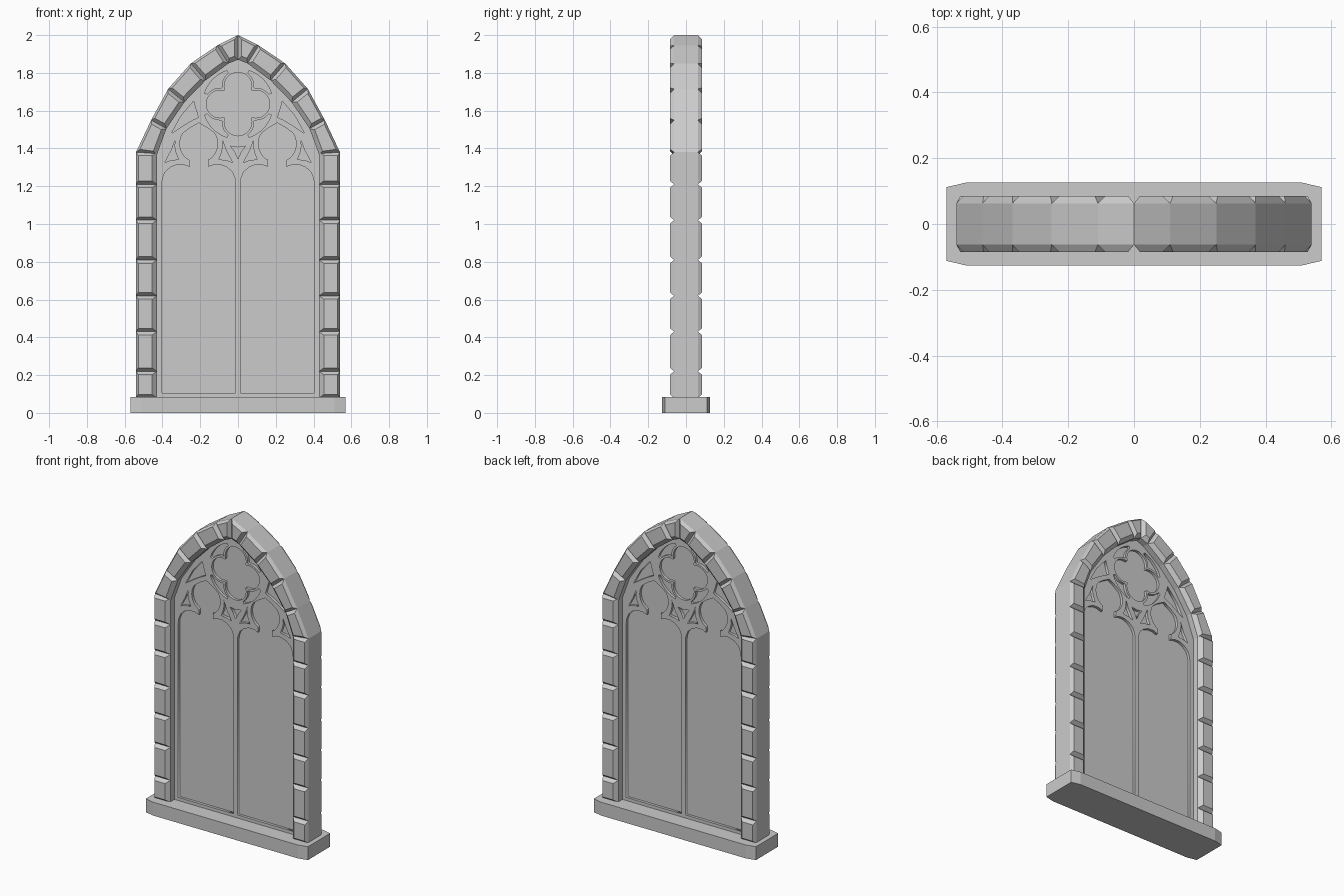
import bpy, bmesh, math
from mathutils import Vector, Matrix

if "Cube" in bpy.data.objects:
    bpy.data.objects.remove(bpy.data.objects["Cube"])

C = Vector((-0.448, 1.047))          # centre of the right-hand arch curve


def new_object(name, bm):
    bmesh.ops.recalc_face_normals(bm, faces=bm.faces)
    me = bpy.data.meshes.new(name)
    bm.to_mesh(me)
    bm.free()
    ob = bpy.data.objects.new(name, me)
    bpy.context.collection.objects.link(ob)
    return ob


def loft(bm, rings):
    vs = [[bm.verts.new(p) for p in r] for r in rings]
    n = len(vs[0])
    for a, b in zip(vs, vs[1:]):
        for i in range(n):
            bm.faces.new((a[i], a[(i + 1) % n], b[(i + 1) % n], b[i]))
    bm.faces.new(vs[0])
    bm.faces.new(vs[-1][::-1])


def inset(quad, dist):
    """Move each side of a quad inwards by its own distance."""
    mid = sum(quad, Vector((0, 0))) / 4
    lines = []
    for i in range(4):
        a, d = quad[i], (quad[(i + 1) % 4] - quad[i]).normalized()
        n = Vector((-d.y, d.x))
        if n.dot(mid - a) < 0:
            n = -n
        lines.append((a + n * dist[i], d))
    out = []
    for i in range(4):
        (p, d), (q, e) = lines[i - 1], lines[i]
        t = (q - p).cross(e) / d.cross(e)
        out.append(p + d * t)
    return out


def stones(name, outer, inner):
    """Chain of chamfered stones, on both sides."""
    bm = bmesh.new()
    for s in (1, -1):
        for i in range(len(outer) - 1):
            q = [Vector((s * p[0], p[1])) for p in
                 (outer[i], outer[i + 1], inner[i + 1], inner[i])]
            k = inset(q, (0.012, 0.018, 0.024, 0.018))
            loft(bm, [[(p.x, y, p.y) for p in r] for r, y in
                      ((k, -0.085), (q, -0.063), (q, 0.063), (k, 0.085))])
    return new_object(name, bm)


def arc(cx, cz, r, a0, a1, n=10):
    return [(cx + r * math.cos(math.radians(a0 + (a1 - a0) * i / n)),
             cz + r * math.sin(math.radians(a0 + (a1 - a0) * i / n))) for i in range(n + 1)]


def mirror(pts):
    return [(-x, z) for x, z in pts]


def move(pts, dx):
    return [(x + dx, z) for x, z in pts]


def plate(name, loops, half):
    """Filled outline with holes, extruded both ways along y."""
    cu = bpy.data.curves.new(name, 'CURVE')
    cu.dimensions, cu.fill_mode, cu.extrude = '2D', 'BOTH', half
    for loop in loops:
        sp = cu.splines.new('POLY')
        sp.points.add(len(loop) - 1)
        for p, (x, z) in zip(sp.points, loop):
            p.co = (x, z, 0, 1)
        sp.use_cyclic_u = True
    tmp = bpy.data.objects.new(name + "_curve", cu)
    bpy.context.collection.objects.link(tmp)
    me = bpy.data.meshes.new_from_object(tmp.evaluated_get(bpy.context.evaluated_depsgraph_get()))
    bpy.data.objects.remove(tmp)
    me.transform(Matrix.Rotation(math.pi / 2, 4, 'X'))
    ob = bpy.data.objects.new(name, me)
    bpy.context.collection.objects.link(ob)
    return ob


# sill with clipped corners
bm = bmesh.new()
plan = [(0.57, 0.112), (0.51, 0.126), (-0.51, 0.126), (-0.57, 0.112),
        (-0.57, -0.112), (-0.51, -0.126), (0.51, -0.126), (0.57, -0.112)]
loft(bm, [[(x, y, z) for x, y in plan] for z in (0, 0.085)])
new_object("sill", bm)

# jamb stones
zs = (0.08, 0.22, 0.43, 0.62, 0.81, 1.02, 1.21, 1.38)
stones("jambs", [(0.54, z) for z in zs], [(0.43, z) for z in zs])

# arch stones
outer = [(0.54, 1.38), (0.46, 1.55), (0.37, 1.715), (0.25, 1.85), (0.11, 1.945), (0, 2)]
inner = [C + (Vector(p) - C).normalized() * 0.945 for p in outer]
inner[0], inner[-1] = (0.43, 1.365), (0, 1.87)
stones("arch", outer, inner)

# panel outline
R = 0.95
side = [(0.445, 0.07)] + arc(C.x, C.y, R, 20, math.degrees(math.acos(-C.x / R)), 12)
outline = side + mirror(side[:-1])[::-1]

# light openings with cusped heads
half_light = [(0.195, 0.105), (0.195, 1.21), (0.192, 1.24), (0.178, 1.275), (0.15, 1.3),
              (0.115, 1.314), (0.08, 1.314), (0.05, 1.303), (0.05, 1.34)]
half_light += arc(0, 1.425, 0.1, -56, 35, 10) + [(0.045, 1.51), (0, 1.535)]
light = half_light + mirror(half_light[:-1])[::-1]

# small curved triangles beside each head
tri = [(0.125, 1.445), (0.145, 1.39), (0.18, 1.325), (0.15, 1.337), (0.107, 1.342),
       (0.122, 1.38), (0.128, 1.41)]
holes = []
for s in (0.208, -0.208):
    holes += [move(light, s), move(tri, s), move(mirror(tri), s)]

# openings around the rose
holes.append([(0, 1.345), (0.018, 1.385), (0.04, 1.412), (0, 1.406), (-0.04, 1.412), (-0.018, 1.385)])
spandrel = [(0.352, 1.48), (0.303, 1.57), (0.235, 1.65), (0.224, 1.61), (0.21, 1.565),
            (0.245, 1.548), (0.30, 1.515)]
holes += [spandrel, mirror(spandrel)]

# quatrefoil and its four corner openings
RZ = 1.635


def turn(pts, k):
    c, s = math.cos(k * math.pi / 2), math.sin(k * math.pi / 2)
    return [(x * c - z * s, RZ + x * s + z * c) for x, z in pts]


lobe = arc(0.095, 0, 0.073, -106, 106, 16)
low = arc(0.095, 0, 0.086, 38, 94, 7)
corner = low + [(z, x) for x, z in low][::-1] + arc(0, 0, 0.186, 72, 18, 8)
holes.append([p for k in range(4) for p in turn(lobe, k)])
holes += [turn(corner, k) for k in range(4)]

plate("tracery", [outline] + holes, 0.025)
plate("glass", [outline], 0.008)
